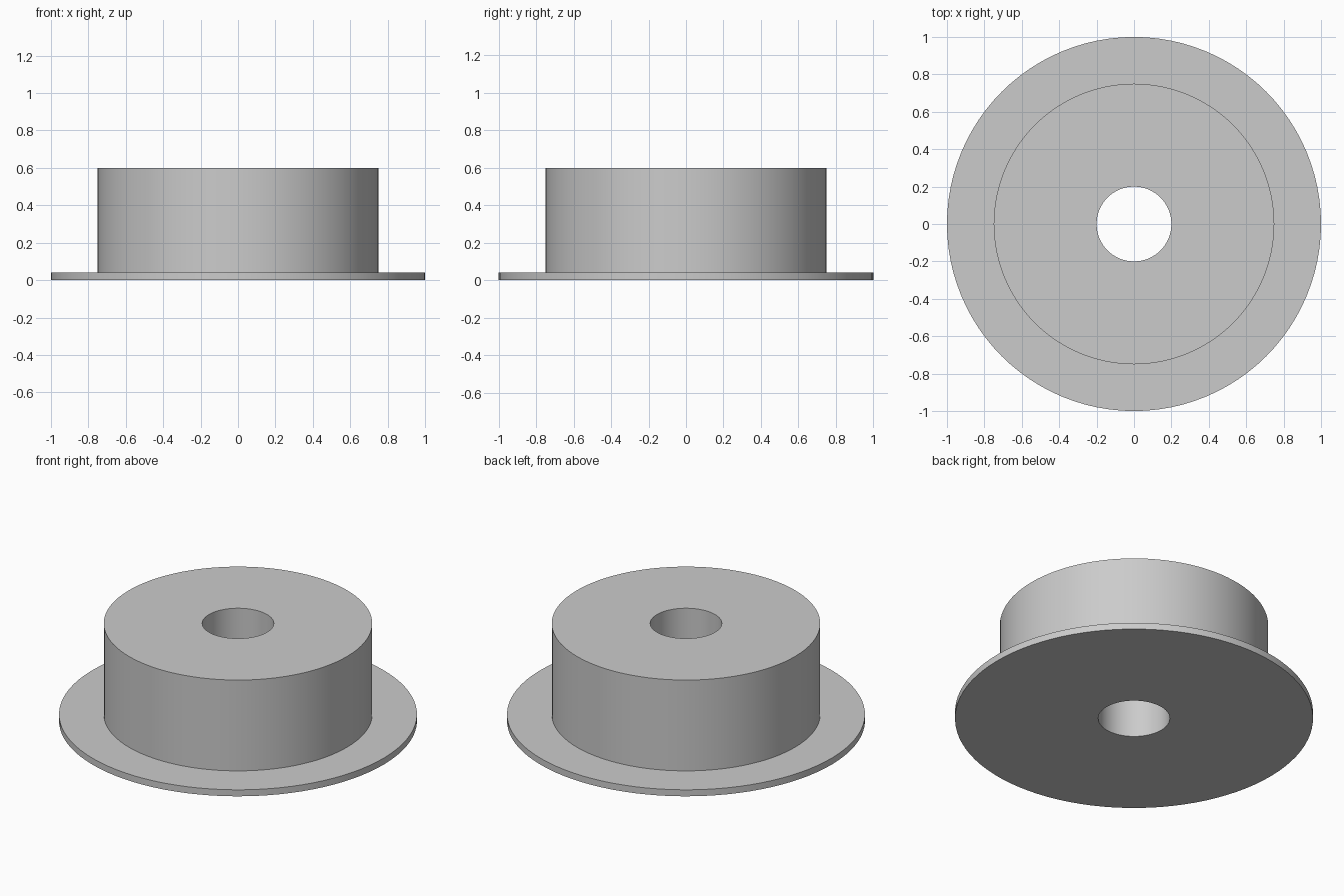
import bpy, bmesh, math

cube = bpy.data.objects.get("Cube")
if cube:
    bpy.data.objects.remove(cube, do_unlink=True)

GREY = (0.6, 0.6, 0.6, 1.0)
SEGMENTS = 96

# Single plain grey material
grey = bpy.data.materials.new("plain grey")
grey.use_nodes = True
grey.diffuse_color = GREY
grey.node_tree.nodes["Principled BSDF"].inputs["Base Color"].default_value = GREY


def lathe(name, profile):
    """Spin a closed (radius, height) profile around the z axis."""
    bm = bmesh.new()
    rings = []
    for i in range(SEGMENTS):
        a = math.tau * i / SEGMENTS
        rings.append([bm.verts.new((r * math.cos(a), r * math.sin(a), z)) for r, z in profile])
    n = len(profile)
    for i in range(SEGMENTS):
        here, after = rings[i], rings[(i + 1) % SEGMENTS]
        for j in range(n):
            k = (j + 1) % n
            bm.faces.new((here[j], after[j], after[k], here[k]))
    bmesh.ops.recalc_face_normals(bm, faces=bm.faces)
    mesh = bpy.data.meshes.new(name)
    bm.to_mesh(mesh)
    bm.free()
    mesh.materials.append(grey)
    obj = bpy.data.objects.new(name, mesh)
    bpy.context.collection.objects.link(obj)
    bpy.ops.object.select_all(action="DESELECT")
    obj.select_set(True)
    bpy.context.view_layer.objects.active = obj
    bpy.ops.object.shade_smooth_by_angle(angle=math.radians(30))
    return obj


# Flanged bushing: bore, wide thin flange and tall hub in one solid
bore, hub, flange = 0.2, 0.75, 1.0
lip, top = 0.04, 0.6
lathe("flanged_bushing", [(bore, 0), (flange, 0), (flange, lip),
                          (hub, lip), (hub, top), (bore, top)])
